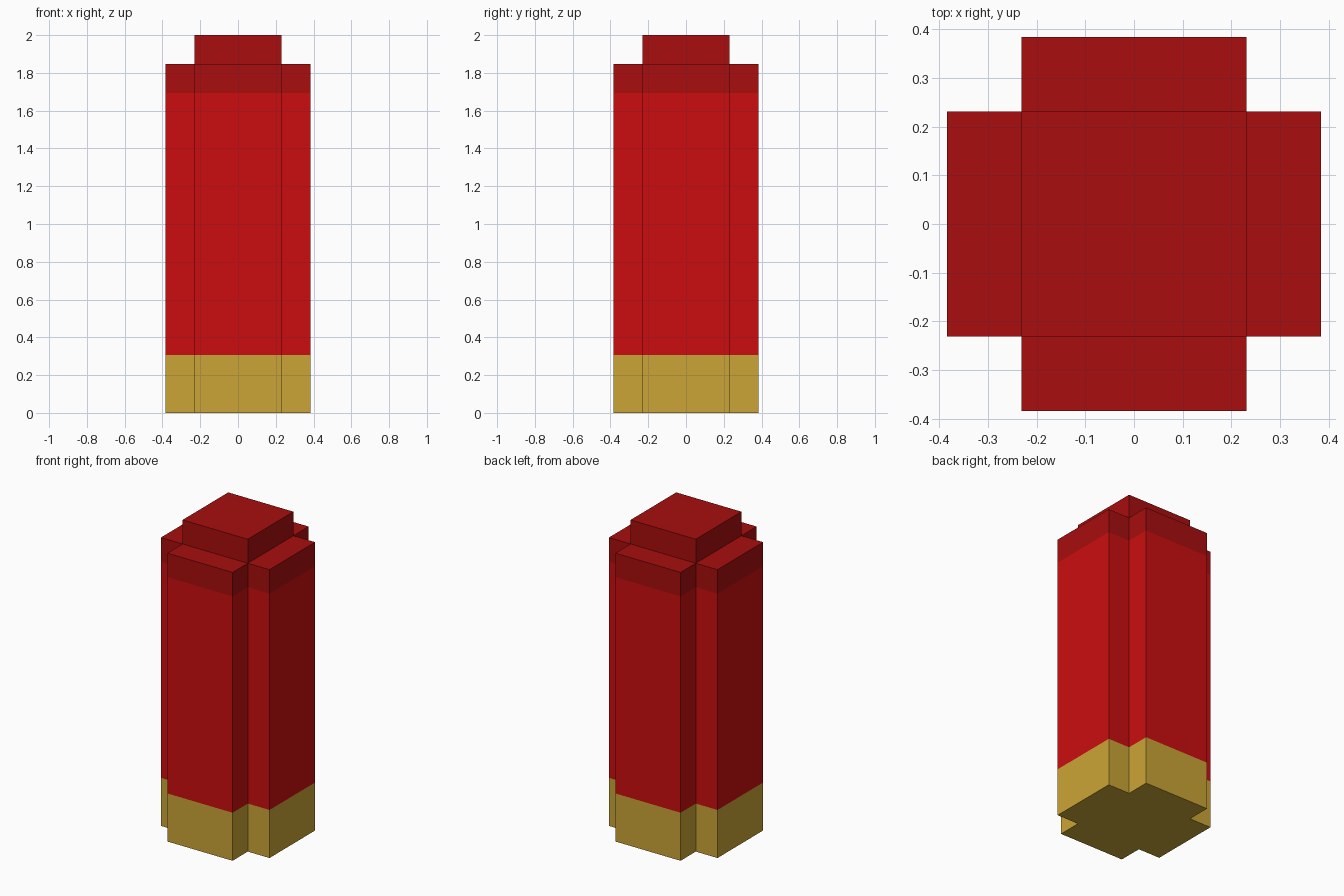
import bpy, bmesh

if "Cube" in bpy.data.objects:
    bpy.data.objects.remove(bpy.data.objects["Cube"])

U = 2 / 13            # one block unit
A, B = 1.5 * U, 2.5 * U   # core half width, arm half width


def material(name, rgb):
    lin = [((c / 255 + 0.055) / 1.055) ** 2.4 if c > 10 else c / 255 / 12.92 for c in rgb]
    m = bpy.data.materials.new(name)
    m.diffuse_color = (*lin, 1)
    m.use_nodes = True
    m.node_tree.nodes["Principled BSDF"].inputs["Base Color"].default_value = m.diffuse_color
    return m


# Cross outline, counter-clockwise: one corner turned four times
OUTLINE = []
x = [(B, -A), (B, A), (A, A)]
for _ in range(4):
    OUTLINE += x
    x = [(-py, px) for px, py in x]
SQUARE = [(A, -A), (A, A), (-A, A), (-A, -A)]


def ring(bm, outline, z):
    return [bm.verts.new((px, py, z)) for px, py in outline]


def walls(bm, low, high):
    n = len(low)
    for i in range(n):
        j = (i + 1) % n
        bm.faces.new((low[i], low[j], high[j], high[i]))


def finish(bm, name, mat):
    mesh = bpy.data.meshes.new(name)
    bm.to_mesh(mesh)
    bm.free()
    mesh.materials.append(mat)
    obj = bpy.data.objects.new(name, mesh)
    bpy.context.collection.objects.link(obj)


# Gold base, closed underneath
bm = bmesh.new()
low, high = ring(bm, OUTLINE, 0), ring(bm, OUTLINE, 2 * U)
walls(bm, low, high)
bm.faces.new(low[::-1])
finish(bm, "base", material("gold", (203, 165, 55)))

# Red body
bm = bmesh.new()
walls(bm, ring(bm, OUTLINE, 2 * U), ring(bm, OUTLINE, 11 * U))
finish(bm, "body", material("red", (203, 13, 15)))

# Dark red cap: cross band, four ledges and a raised square core
bm = bmesh.new()
low, high = ring(bm, OUTLINE, 11 * U), ring(bm, OUTLINE, 12 * U)
walls(bm, low, high)
for i in range(0, 12, 3):
    bm.faces.new((high[i - 1], high[i], high[i + 1], high[i + 2]))
core = [high[i - 1] for i in range(0, 12, 3)]
top = ring(bm, SQUARE, 13 * U)
walls(bm, core, top)
bm.faces.new(top)
finish(bm, "cap", material("dark red", (168, 13, 14)))
